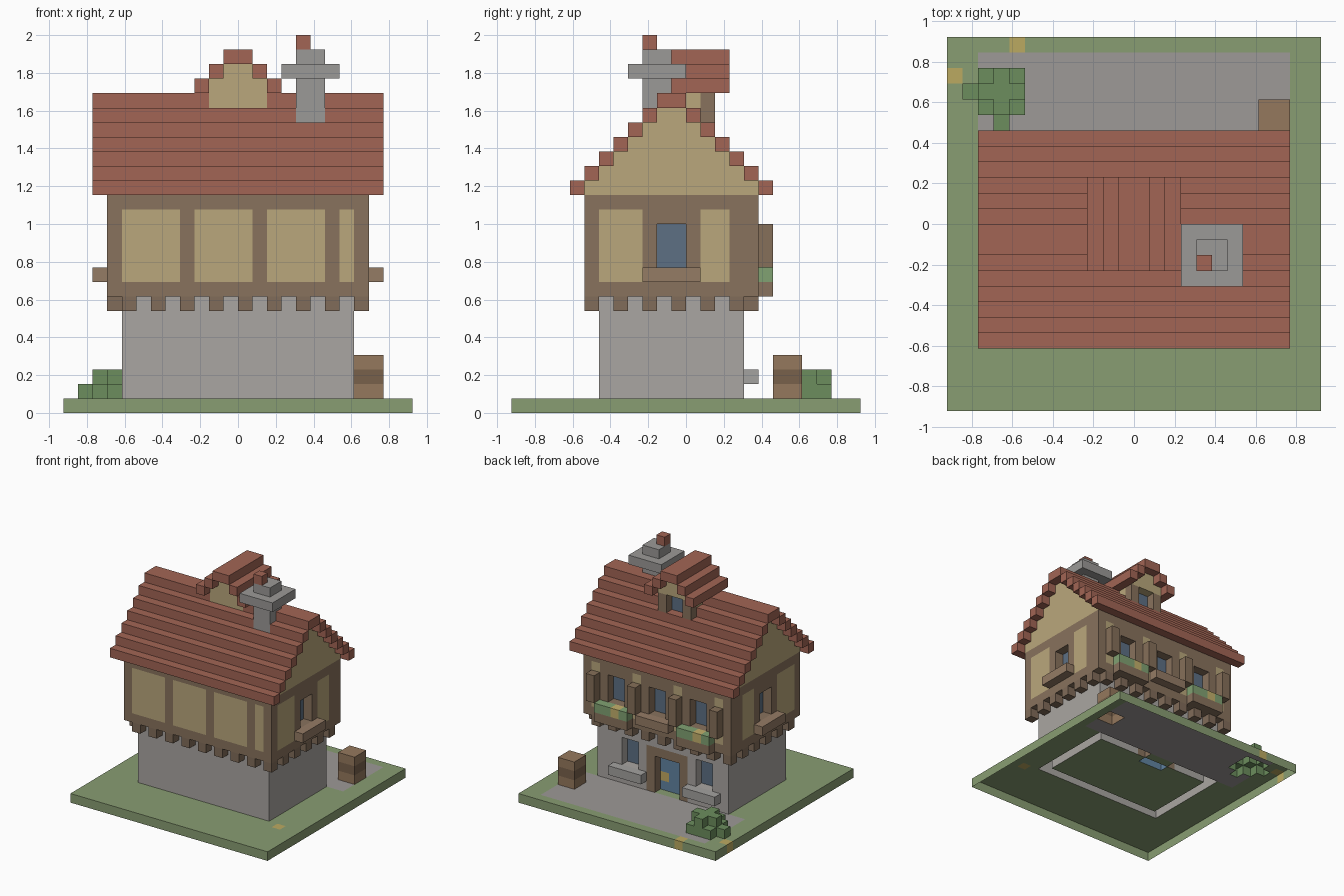
import bpy
import bmesh

if "Cube" in bpy.data.objects:
    bpy.data.objects.remove(bpy.data.objects["Cube"])

U = 1 / 13            # one block
cells = {}            # (x, y, z) -> part name

COLOURS = {
    "grass_plate": (0.25, 0.34, 0.17), "ground_flowers": (0.5, 0.4, 0.12),
    "paving": (0.34, 0.32, 0.31), "stone_walls": (0.40, 0.38, 0.36),
    "stone_sills": (0.37, 0.36, 0.35), "timber_frame": (0.25, 0.17, 0.11),
    "corbels": (0.22, 0.15, 0.10), "plaster_panels": (0.49, 0.39, 0.20),
    "roof_tiles": (0.36, 0.13, 0.09), "dormer_roof": (0.36, 0.13, 0.09),
    "dormer_walls": (0.49, 0.39, 0.20), "window_panes": (0.11, 0.16, 0.23),
    "door": (0.12, 0.23, 0.36), "door_handle": (0.55, 0.40, 0.12),
    "wood_sills": (0.30, 0.20, 0.13), "shutters": (0.24, 0.16, 0.10),
    "flower_boxes": (0.25, 0.17, 0.11), "box_plants": (0.22, 0.36, 0.17),
    "box_blossoms": (0.55, 0.44, 0.15), "chimney": (0.33, 0.32, 0.31),
    "chimney_pot": (0.36, 0.13, 0.09), "crate": (0.30, 0.19, 0.11),
    "crate_band": (0.19, 0.12, 0.07), "bush": (0.15, 0.27, 0.11),
}


def box(name, x0, x1, y0, y1, z0, z1):
    """Fill a block range; name None carves it away."""
    for x in range(x0, x1):
        for y in range(y0, y1):
            for z in range(z0, z1):
                if name:
                    cells[x, y, z] = name
                else:
                    cells.pop((x, y, z), None)


def shell(name, x0, x1, y0, y1, z0, z1):
    """Four walls, one block thick."""
    box(name, x0, x1, y0, y0 + 1, z0, z1)
    box(name, x0, x1, y1 - 1, y1, z0, z1)
    box(name, x0, x0 + 1, y0, y1, z0, z1)
    box(name, x1 - 1, x1, y0, y1, z0, z1)


# ground, paving and small flowers
box("grass_plate", -12, 12, -12, 12, 0, 1)
box("paving", -10, 10, 4, 11, 0, 1)
for x, y in ((-8, 11), (-12, 9), (9, -7)):
    box("ground_flowers", x, x + 1, y, y + 1, 0, 1)

# stone ground floor
shell("stone_walls", -8, 8, -6, 4, 1, 8)
for x in (3, -6):
    box(None, x, x + 2, 3, 4, 3, 6)
    box("window_panes", x, x + 2, 2, 3, 3, 6)
    box("stone_sills", x - 1, x + 3, 4, 5, 2, 3)

# recessed door in a timber frame
box("timber_frame", -3, 2, 3, 4, 1, 6)
box(None, -2, 1, 3, 4, 1, 5)
box("door", -2, 1, 2, 3, 1, 5)
box("door_handle", 0, 1, 2, 3, 2, 3)

# corbels under the overhanging upper floor
for x in range(-9, 9):
    for y in range(-7, 5):
        if (x in (-9, 8) or y in (-7, 4)) and (x + y) % 2:
            box("corbels", x, x + 1, y, y + 1, 7, 8)

# half-timbered upper floor: plaster, beams, posts
shell("plaster_panels", -9, 9, -7, 5, 9, 14)
shell("timber_frame", -9, 9, -7, 5, 8, 9)
shell("timber_frame", -9, 9, -7, 5, 14, 15)
for x in (-9, -4, 1, 6, 8):
    for y in (-7, 4):
        box("timber_frame", x, x + 1, y, y + 1, 8, 15)
for y in (-7, -2, 3, 4):
    for x in (-9, 8):
        box("timber_frame", x, x + 1, y, y + 1, 8, 15)

# side windows with sills
for wall, inner, outer in ((-9, -8, -10), (8, 7, 9)):
    box("timber_frame", wall, wall + 1, -3, 1, 9, 14)
    box(None, wall, wall + 1, -2, 0, 10, 13)
    box("window_panes", inner, inner + 1, -2, 0, 10, 13)
    box("wood_sills", outer, outer + 1, -3, 1, 9, 10)

# back windows, flower boxes and shared shutters
for x in (-6, -1, 4):
    box("timber_frame", x - 1, x + 3, 4, 5, 9, 14)
    box(None, x, x + 2, 4, 5, 10, 13)
    box("window_panes", x, x + 2, 3, 4, 10, 13)
    if x == -1:
        box("wood_sills", x - 1, x + 3, 5, 6, 9, 10)
    else:
        box("flower_boxes", x - 1, x + 3, 5, 6, 8, 9)
        box("box_plants", x - 1, x + 3, 5, 6, 9, 10)
        box("box_blossoms", x, x + 1, 5, 6, 9, 10)
for x in (-8, -3, 2, 7):
    box("shutters", x, x + 1, 5, 6, 10, 13)

# stepped main roof with plaster gables
for i in range(7):
    for x in (-9, 8):
        box("plaster_panels", x, x + 1, -7 + i, 5 - i, 15 + i, 16 + i)
    for y in (-8 + i, 5 - i):
        box("roof_tiles", -10, 10, y, y + 1, 15 + i, 16 + i)

# dormer: cheeks, two gables, back window, stepped roof
for x in (-2, 1):
    box("dormer_walls", x, x + 1, -2, 2, 21, 23)
    box("timber_frame", x, x + 1, 1, 2, 20, 22)
box("dormer_walls", -2, 2, -2, -1, 21, 23)
box("dormer_walls", -2, 2, 1, 2, 22, 23)
for y in (-2, 1):
    box("dormer_walls", -1, 1, y, y + 1, 23, 24)
box("window_panes", -1, 1, 0, 1, 20, 22)
for i in range(3):
    for x in (-3 + i, 2 - i):
        box("dormer_roof", x, x + 1, -3, 3, 22 + i, 23 + i)

# chimney
box("chimney", 4, 6, -3, -1, 20, 25)
box("chimney", 3, 7, -4, 0, 23, 24)
box("chimney_pot", 4, 5, -3, -2, 25, 26)

# crate and bush
box("crate", 8, 10, 6, 8, 1, 4)
box("crate_band", 8, 10, 6, 8, 2, 3)
box("bush", -10, -7, 7, 10, 1, 2)
box("bush", -11, -7, 8, 9, 1, 2)
box("bush", -9, -8, 6, 10, 1, 2)
box("bush", -10, -7, 8, 9, 2, 3)
box("bush", -9, -8, 7, 10, 2, 3)

# one mesh per part, keeping only block faces that meet open air
parts = {name: [] for name in COLOURS}
for cell, name in cells.items():
    parts[name].append(cell)

for name, blocks in parts.items():
    bm = bmesh.new()
    verts = {}
    for cell in blocks:
        for axis in range(3):
            for side in (0, 1):
                near = list(cell)
                near[axis] += 2 * side - 1
                if tuple(near) in cells or near[2] < 0:
                    continue
                a, b = (axis + 1) % 3, (axis + 2) % 3
                corners = []
                for da, db in ((0, 0), (1, 0), (1, 1), (0, 1)):
                    p = list(cell)
                    p[axis] += side
                    p[a] += da
                    p[b] += db
                    p = tuple(p)
                    if p not in verts:
                        verts[p] = bm.verts.new([c * U for c in p])
                    corners.append(verts[p])
                bm.faces.new(corners if side else corners[::-1])
    mesh = bpy.data.meshes.new(name)
    bm.to_mesh(mesh)
    bm.free()
    mat = bpy.data.materials.new(name)
    mat.diffuse_color = (*COLOURS[name], 1)
    mat.use_nodes = True
    mat.node_tree.nodes["Principled BSDF"].inputs["Base Color"].default_value = mat.diffuse_color
    mesh.materials.append(mat)
    bpy.context.collection.objects.link(bpy.data.objects.new(name, mesh))
